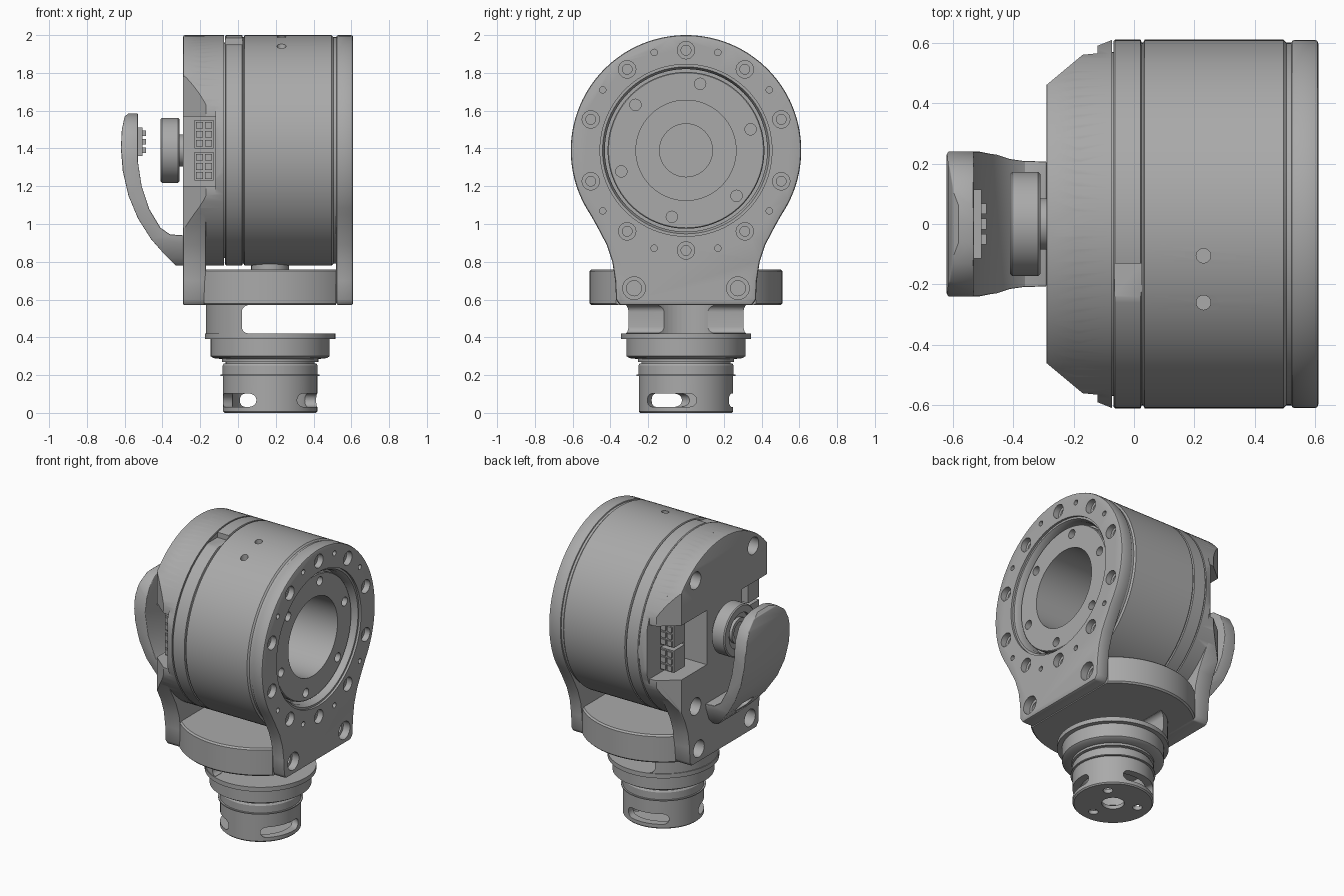
import bpy, bmesh, math
from mathutils import Matrix, Vector

old = bpy.data.objects.get("Cube")
if old:
    bpy.data.objects.remove(old, do_unlink=True)

grey = bpy.data.materials.new("machined grey")
grey.use_nodes = True
COLOUR = (0.4, 0.4, 0.4, 1)
grey.diffuse_color = COLOUR
grey.node_tree.nodes["Principled BSDF"].inputs["Base Color"].default_value = COLOUR

AXIS_Z = 1.39   # height of the drum axis
BASE_X = 0.17   # position of the vertical swivel axis
HUB = (0, 0, AXIS_Z)
SWIVEL = (BASE_X, 0, 0)


# ---------- helpers ----------
def finish(name, bm):
    bmesh.ops.recalc_face_normals(bm, faces=bm.faces)
    mesh = bpy.data.meshes.new(name)
    bm.to_mesh(mesh)
    bm.free()
    mesh.materials.append(grey)
    obj = bpy.data.objects.new(name, mesh)
    bpy.context.collection.objects.link(obj)
    return obj


def spin(bm, profile, axis, centre, steps):
    """Revolve (along, radius) points about the x or z axis."""
    c = Vector(centre)
    place = (lambda h, r: Vector((h, 0, r))) if axis == "x" else (lambda h, r: Vector((r, 0, h)))
    verts = [bm.verts.new(c + place(h, r)) for h, r in profile]
    edges = [bm.edges.new(p) for p in zip(verts, verts[1:])]
    turn = (1, 0, 0) if axis == "x" else (0, 0, 1)
    bmesh.ops.spin(bm, geom=verts + edges, cent=c, axis=turn, angle=math.tau, steps=steps)
    bmesh.ops.remove_doubles(bm, verts=bm.verts, dist=1e-5)


def lathe(name, profile, axis="x", centre=HUB, steps=96):
    bm = bmesh.new()
    spin(bm, profile, axis, centre, steps)
    return finish(name, bm)


def rods(name, spots, profile, axis="x", steps=24):
    """Several copies of one turned shape, used as pins or hole cutters."""
    bm = bmesh.new()
    for s in spots:
        spin(bm, profile, axis, s, steps)
    return finish(name, bm)


def prism(name, pts, axis, a, b):
    """Extrude a flat outline along an axis from a to b."""
    place = {"x": lambda u, v: (a, u, v), "y": lambda u, v: (u, a, v), "z": lambda u, v: (u, v, a)}[axis]
    bm = bmesh.new()
    face = bm.faces.new([bm.verts.new(place(u, v)) for u, v in pts])
    out = bmesh.ops.extrude_face_region(bm, geom=[face])
    move = Vector([b - a if k == axis else 0 for k in "xyz"])
    bmesh.ops.translate(bm, verts=[g for g in out["geom"] if isinstance(g, bmesh.types.BMVert)], vec=move)
    return finish(name, bm)


def boxes(name, items):
    """Boxes given as (centre, size)."""
    bm = bmesh.new()
    for c, s in items:
        bmesh.ops.create_cube(bm, size=1, matrix=Matrix.Translation(c) @ Matrix.Diagonal((*s, 1)))
    return finish(name, bm)


def rounded(cx, cy, w, h, r):
    pts = []
    for i, (sx, sy) in enumerate([(1, 1), (-1, 1), (-1, -1), (1, -1)]):
        for k in range(7):
            t = math.radians(90 * i + 15 * k)
            pts.append((cx + sx * (w / 2 - r) + r * math.cos(t), cy + sy * (h / 2 - r) + r * math.sin(t)))
    return pts


def apply(obj, kind, **settings):
    mod = obj.modifiers.new(kind, kind)
    for key, value in settings.items():
        setattr(mod, key, value)
    bpy.context.view_layer.objects.active = obj
    bpy.ops.object.modifier_apply(modifier=mod.name)


def cut(obj, *cutters, operation="DIFFERENCE"):
    for c in cutters:
        apply(obj, "BOOLEAN", object=c, operation=operation, solver="EXACT")
        bpy.data.objects.remove(c, do_unlink=True)


def soften(obj, width=0.012, segments=2):
    apply(obj, "BEVEL", width=width, segments=segments, limit_method="ANGLE", angle_limit=math.radians(40))


def ring(radius, degrees):
    return [(0, radius * math.cos(math.radians(d)), AXIS_Z + radius * math.sin(math.radians(d))) for d in degrees]


def pin(a, b, r):
    return [(a, 0), (a, r), (b, r), (b, 0)]


# ---------- keyhole outline shared by both end plates ----------
side = [(0.35, 0.57), (0.37, 0.6), (0.375, 0.7), (0.39, 0.8), (0.42, 0.89), (0.47, 0.985)]
arc = [(p[1], p[2]) for p in ring(0.61, range(-34, 215, 4))]
keyhole = side + arc + [(-y, z) for y, z in reversed(side)]
foot_holes = [(0, s * 0.275, 0.66) for s in (-1, 1)]

# ---------- front plate ----------
plate = prism("end_plate", keyhole, "x", 0.52, 0.61)
soften(plate)
cut(plate,
    lathe("opening", [(0.5, 0), (0.5, 0.43), (0.57, 0.43), (0.595, 0.442), (0.595, 0.455), (0.63, 0.455), (0.63, 0)]),
    rods("screws", ring(0.53, range(18, 378, 36)),
         [(0.54, 0), (0.54, 0.026), (0.57, 0.026), (0.57, 0.046), (0.63, 0.046), (0.63, 0)]),
    rods("dowels", ring(0.545, [36, 72, 108, 144, 216, 252, 288, 324]), pin(0.57, 0.63, 0.017)),
    rods("feet", foot_holes, [(0.53, 0), (0.53, 0.04), (0.56, 0.04), (0.56, 0.06), (0.63, 0.06), (0.63, 0)]))

# ---------- motor drum with stepped bore ----------
drum = lathe("drum", [(-0.12, 0), (-0.12, 0.57), (-0.068, 0.57), (-0.068, 0.605), (-0.063, 0.61), (0.022, 0.61),
                      (0.025, 0.6), (0.03, 0.6), (0.035, 0.61), (0.495, 0.61), (0.505, 0.6), (0.525, 0.6),
                      (0.525, 0.43), (0.5, 0.43), (0.5, 0.415), (0.56, 0.415), (0.565, 0.41), (0.565, 0.265),
                      (-0.06, 0.265), (-0.06, 0.14), (-0.1, 0.14), (-0.1, 0)], steps=128)
cut(drum,
    rods("flange_screws", ring(0.36, range(18, 378, 60)), pin(0.52, 0.6, 0.03)),
    boxes("notch", [((-0.02, -0.195, 1.99), (0.09, 0.13, 0.08))]),
    rods("oil_holes", [(0.23, y, 0) for y in (-0.105, -0.26)], pin(1.85, 2.1, 0.024), "z"))

# ---------- rear housing: plate and rim, trimmed at the sides ----------
housing = prism("rear_housing", keyhole, "x", -0.29, -0.17)
soften(housing, 0.008)
rim = lathe("rim", pin(-0.2, -0.073, 0.61))
cut(housing, rim, operation="UNION")
trim = [(-0.35, 0.41), (-0.29, 0.46), (-0.17, 0.56), (-0.12, 0.565), (-0.12, 0.59), (-0.07, 0.61), (0, 0.65)]
cut(housing, prism("trim", trim + [(x, -y) for x, y in reversed(trim)], "z", 0, 2.2), operation="INTERSECT")
cut(housing,
    boxes("pockets", [((-0.22, s * 0.44, 1.385), (0.2, 0.5, 0.37)) for s in (-1, 1)]),
    rods("rear_screws", ring(0.53, [54, 126, 234, 306]) + foot_holes, pin(-0.4, -0.21, 0.058)))

# ---------- connectors inside the side pockets ----------
sockets, pins = [], []
for s in (-1, 1):
    for z in (1.305, 1.475):
        sockets.append(((-0.18, s * 0.4, z), (0.1, 0.12, 0.15)))
        pins += [((-0.18 + dx, s * 0.465, z + dz), (0.036, 0.012, 0.036))
                 for dx in (-0.024, 0.024) for dz in (-0.048, 0, 0.048)]
boxes("connector_sockets", sockets)
boxes("connector_pins", pins)

# ---------- rear knob and shaft ----------
lathe("knob", [(-0.39, 0), (-0.39, 0.06), (-0.405, 0.06), (-0.405, 0.085), (-0.385, 0.085), (-0.385, 0.12),
               (-0.41, 0.12), (-0.41, 0.165), (-0.403, 0.172), (-0.317, 0.172), (-0.31, 0.165), (-0.31, 0)], steps=64)
lathe("knob_shaft", pin(-0.32, -0.28, 0.085), steps=48)

# ---------- curved cover arm ----------
curve = [(-0.29, 0.78), (-0.33, 0.78), (-0.39, 0.84), (-0.46, 0.92), (-0.53, 1.03), (-0.58, 1.15), (-0.61, 1.28),
         (-0.62, 1.4), (-0.615, 1.5), (-0.6, 1.57), (-0.58, 1.585), (-0.53, 1.585), (-0.53, 1.33), (-0.51, 1.2),
         (-0.47, 1.08), (-0.41, 0.98), (-0.36, 0.945), (-0.29, 0.94)]
arm = prism("cover_arm", curve, "y", -0.3, 0.3)
half = [(0.12, 0.77), (0.17, 0.82), (0.2, 0.9), (0.23, 1.05), (0.24, 1.2), (0.24, 1.36), (0.225, 1.45),
        (0.19, 1.52), (0.13, 1.565), (0.06, 1.585)]
cut(arm, prism("arm_outline", half + [(-y, z) for y, z in reversed(half)], "x", -0.8, -0.2), operation="INTERSECT")
cut(arm, prism("arm_slot", rounded(0, 0.9, 0.16, 0.07, 0.034), "x", -0.8, -0.33))
soften(arm, 0.015, 3)
boxes("sensor_board", [((-0.518, 0, 1.435), (0.026, 0.23, 0.15))])
boxes("sensor_chips", [((-0.5, y, z), (0.025, 0.035, 0.03)) for y in (-0.05, 0, 0.05) for z in (1.39, 1.435, 1.48)])

# ---------- yoke block between the plates ----------
yoke = lathe("yoke_block", [(0.57, 0), (0.57, 0.5), (0.58, 0.51), (0.75, 0.51), (0.76, 0.5), (0.76, 0)], "z", SWIVEL)
cut(yoke, boxes("yoke_sides", [((BASE_X, 0, 0.66), (0.7, 1.2, 0.5))]), operation="INTERSECT")
lathe("yoke_boss", pin(0.7, 0.8, 0.1), "z", SWIVEL, 32)

# ---------- open neck ----------
neck = lathe("neck", pin(0.41, 0.58, 0.34), "z", SWIVEL)
cut(neck,
    prism("neck_gap", rounded(0.42, 0.495, 0.8, 0.148, 0.035), "y", -0.5, 0.5),
    boxes("neck_front", [((0.455, 0, 0.5), (0.81, 1, 0.2))]),
    lathe("neck_hollow", pin(0.3, 0.7, 0.19), "z", SWIVEL, 48))

# ---------- stepped plug with three slots ----------
plug = lathe("plug", [(0, 0), (0, 0.242), (0.008, 0.25), (0.195, 0.25), (0.195, 0.262), (0.202, 0.262),
                      (0.202, 0.252), (0.25, 0.252), (0.262, 0.245), (0.262, 0.235), (0.27, 0.235), (0.27, 0.255),
                      (0.285, 0.255), (0.29, 0.3), (0.3, 0.315), (0.39, 0.315), (0.39, 0.345), (0.42, 0.345),
                      (0.42, 0)], "z", SWIVEL)
cut(plug, lathe("cavity", pin(0.025, 0.25, 0.2), "z", SWIVEL, 64))
for angle in (-21, 99, 219):
    slot = prism("slot", rounded(0, 0.067, 0.28, 0.07, 0.034), "x", 0.1, 0.3)
    slot.data.transform(Matrix.Translation(SWIVEL) @ Matrix.Rotation(math.radians(angle), 4, "Z"))
    cut(plug, slot)
small = [(BASE_X + 0.16 * math.cos(t), 0.16 * math.sin(t), 0) for t in (math.radians(39 + 120 * k) for k in range(3))]
cut(plug, rods("bottom_holes", small, pin(-0.1, 0.1, 0.03), "z"),
    lathe("centre_hole", pin(-0.1, 0.1, 0.07), "z", SWIVEL, 32))

# ---------- smooth shading with crisp edges ----------
bpy.ops.object.select_all(action="DESELECT")
for obj in bpy.context.scene.objects:
    if obj.type == "MESH":
        obj.select_set(True)
        bpy.context.view_layer.objects.active = obj
bpy.ops.object.shade_smooth_by_angle(angle=math.radians(30))
